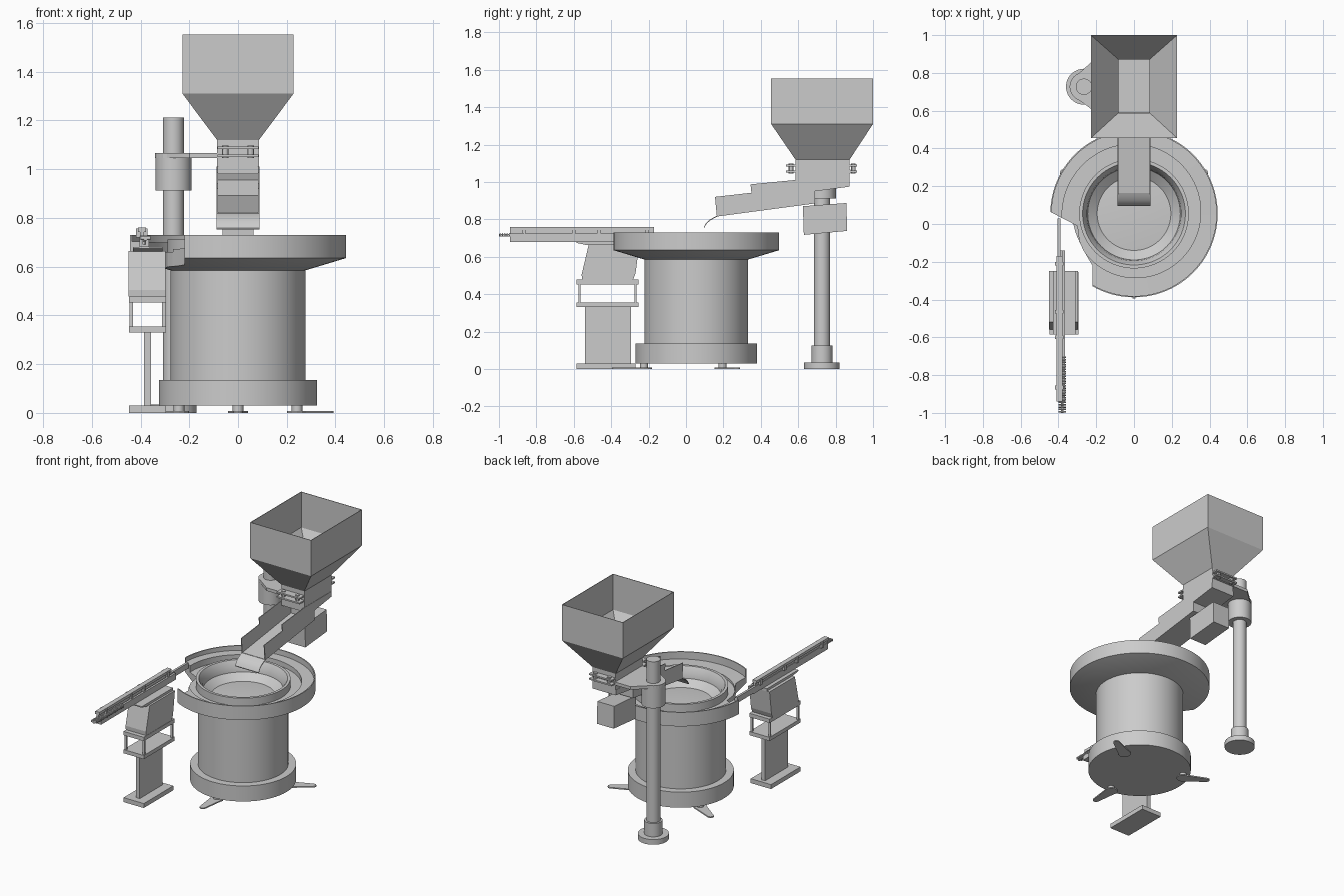
import bpy, bmesh, math
from mathutils import Matrix, Vector

if "Cube" in bpy.data.objects:
    bpy.data.objects.remove(bpy.data.objects["Cube"])

CX, CY = 0.0, 0.055      # bowl centre
PX, PY = -0.265, 0.727   # hopper post centre


def finish(name, bm, smooth=False):
    bmesh.ops.remove_doubles(bm, verts=bm.verts, dist=1e-5)
    bmesh.ops.recalc_face_normals(bm, faces=bm.faces)
    me = bpy.data.meshes.new(name)
    bm.to_mesh(me)
    bm.free()
    ob = bpy.data.objects.new(name, me)
    bpy.context.collection.objects.link(ob)
    if smooth:
        smooth_shade(ob)
    return ob


def smooth_shade(ob):
    bpy.ops.object.select_all(action='DESELECT')
    ob.select_set(True)
    bpy.context.view_layer.objects.active = ob
    bpy.ops.object.shade_smooth_by_angle(angle=math.radians(30))


def prism(name, pts, lo, hi, axis='z', smooth=False):
    """Extrude a polygon: (x, y) points along z, or (y, z) points along x."""
    bm = bmesh.new()
    place = (lambda a, b, c: (a, b, c)) if axis == 'z' else (lambda a, b, c: (c, a, b))
    bot = [bm.verts.new(place(a, b, lo)) for a, b in pts]
    top = [bm.verts.new(place(a, b, hi)) for a, b in pts]
    bm.faces.new(bot)
    bm.faces.new(top)
    n = len(pts)
    for i in range(n):
        j = (i + 1) % n
        bm.faces.new((bot[i], bot[j], top[j], top[i]))
    return finish(name, bm, smooth)


def box(name, x0, x1, y0, y1, z0, z1):
    return prism(name, [(x0, y0), (x1, y0), (x1, y1), (x0, y1)], z0, z1)


def lathe(name, profile, cx, cy, n=64, start=0.0):
    """Revolve profile(t), t running 0..1 round the turn, from axis to axis."""
    bm = bmesh.new()
    rings = []
    for i in range(n):
        a = start + 2 * math.pi * i / n
        rings.append([bm.verts.new((cx + r * math.cos(a), cy + r * math.sin(a), z))
                      for r, z in profile(i / (n - 1))])
    for i in range(n):
        p, q = rings[i], rings[(i + 1) % n]
        for k in range(len(p) - 1):
            bm.faces.new((p[k], q[k], q[k + 1], p[k + 1]))
    bmesh.ops.remove_doubles(bm, verts=bm.verts, dist=1e-5)
    bmesh.ops.dissolve_degenerate(bm, edges=bm.edges, dist=1e-6)
    return finish(name, bm, True)


def cyl(name, x, y, r, z0, z1, n=32):
    return lathe(name, lambda t: [(0, z0), (r, z0), (r, z1), (0, z1)], x, y, n)


# Drum with wide foot ring
lathe("drum", lambda t: [(0, .03), (.325, .03), (.325, .135), (.277, .135),
                         (.277, .585), (0, .585)], CX, CY)


# Bowl with rising spiral track, outer wall cut away at the exit
def bowl_profile(t):
    rt, zt = .33 + .055 * t, .672 + .033 * t
    return [(0, .58), (.277, .585), (.443, .635), (.443, .73), (.436, .73), (.436, zt),
            (rt, zt), (rt, .66), (.29, .66), (.29, .712), (.272, .712), (.25, .675),
            (.245, .64), (.195, .60), (0, .615)]


bowl = lathe("bowl", bowl_profile, CX, CY, 96, math.radians(210))
cutter = prism("exit_cutter", [(-.6, .14), (-.445, .065), (-.3, -.01), (-.29, -.09),
                               (-.27, -.135), (-.22, -.22), (-.22, -.6), (-.6, -.6)], .59, .8)
cutter.hide_render = True
mod = bowl.modifiers.new("exit", 'BOOLEAN')
mod.operation, mod.solver, mod.object = 'DIFFERENCE', 'EXACT', cutter
bpy.context.view_layer.objects.active = bowl
bpy.ops.object.modifier_apply(modifier=mod.name)
bpy.data.objects.remove(cutter)
smooth_shade(bowl)

# Three feet with tapered clamp paddles
for i, deg in enumerate((-90, 30, 150)):
    a = math.radians(deg)
    rot = Matrix.Rotation(a, 2)
    outline = [(.28 + .042 * math.cos(u), .042 * math.sin(u))
               for u in [math.radians(60 + 30 * k) for k in range(9)]]
    outline += [(.43 + .02 * math.cos(u), .02 * math.sin(u))
                for u in [math.radians(-90 + 30 * k) for k in range(7)]]
    pts = [rot @ Vector(p) + Vector((CX, CY)) for p in outline]
    prism(f"foot_paddle_{i}", pts, 0, .008)
    cyl(f"foot_stem_{i}", CX + .28 * math.cos(a), CY + .28 * math.sin(a), .022, .008, .035, 16)

# Hopper post, base and clamp collar
lathe("post", lambda t: [(0, 0), (.095, 0), (.095, .035), (.056, .035), (.056, .125),
                         (.043, .125), (.043, 1.212), (0, 1.212)], PX, PY, 48)
cyl("post_collar", PX, PY, .074, .912, 1.045, 48)

# Bracket plate from post to hopper
arc = [math.radians(110 + 14 * k) for k in range(11)]
prism("hopper_bracket", [(.085, .59), (.085, .88), (-.2, .88)] +
      [(PX + .076 * math.cos(u), PY + .076 * math.sin(u)) for u in arc] +
      [(-.2, .59)], 1.045, 1.066)

# Hopper: open shell, square loft
bm = bmesh.new()
loops = []
for x, y0, y1, z in ((.228, .455, 1.0, 1.552), (.228, .455, 1.0, 1.31),
                     (.086, .585, .875, 1.12), (.086, .585, .875, .98)):
    loops.append([bm.verts.new(p) for p in ((-x, y0, z), (x, y0, z), (x, y1, z), (-x, y1, z))])
for a, b in zip(loops, loops[1:]):
    for i in range(4):
        j = (i + 1) % 4
        bm.faces.new((b[i], b[j], a[j], a[i]))
hopper = finish("hopper", bm)
sol = hopper.modifiers.new("wall", 'SOLIDIFY')
sol.thickness, sol.offset = .005, -1

# Hopper flanges with bolts, front and back
for tag, y0, y1 in (("front", .535, .587), ("back", .873, .915)):
    for k, z in enumerate((1.05, 1.082)):
        box(f"flange_{tag}_{k}", -.085, .085, y0, y1, z, z + .01)
    for s in (-1, 1):
        cyl(f"flange_bolt_{tag}_{s}", s * .052, (y0 + y1) / 2, .013, 1.045, 1.098, 12)

# Feed chute: stepped side plates, floor, back and curved lip
side = [(.155, .92), (.35, .942), (.345, .987), (.58, 1.01), (.875, 1.01), (.875, .975),
        (.69, .95), (.69, .885), (.165, .815)]
for s, x0, x1 in (("left", -.088, -.083), ("right", .083, .088)):
    prism(f"chute_side_{s}", side, x0, x1, 'x')
prism("chute_floor", [(.875, .975), (.69, .95), (.69, .885), (.165, .815), (.165, .821),
                      (.684, .891), (.684, .956), (.875, .981)], -.086, .086, 'x')
lip = [(.17, .821), (.15, .812), (.125, .797), (.107, .78), (.095, .758)]
prism("chute_lip", lip + [(y + .002, z - .005) for y, z in lip[::-1]], -.088, .088, 'x', True)
prism("chute_vibrator", [(.625, .87), (.857, .887), (.862, .738), (.63, .717)], -.063, .063, 'x')

# Linear feeder stand
box("stand_base", -.447, -.295, -.585, -.27, 0, .03)
box("stand_column", -.385, -.357, -.54, -.295, .03, .33)
box("stand_lower_plate", -.447, -.295, -.585, -.255, .33, .355)
box("stand_upper_plate", -.447, -.295, -.585, -.255, .452, .478)
for i, x in enumerate((-.445, -.312)):
    for j, y in enumerate((-.575, -.275)):
        box(f"stand_post_{i}{j}", x, x + .015, y, y + .01, .355, .452)
prism("linear_drive", [(-.556, .478), (-.283, .478), (-.27, .51), (-.25, .665), (-.52, .665),
                       (-.558, .505)], -.45, -.297, 'x')
prism("drive_top_plate", [(-.585, .681), (-.25, .681), (-.25, .662), (-.53, .662),
                          (-.585, .674)], -.43, -.31, 'x')

# Linear track: two rails, hold-down bar and clips
box("rail_left", -.405, -.39, -.94, .03, .685, .724)
box("rail_right", -.38, -.366, -.94, -.14, .685, .724)
box("rail_bed", -.405, -.366, -.94, -.14, .68, .69)
box("hold_down_bar", -.402, -.386, -.94, -.17, .724, .745)
box("hold_down_cap", -.41, -.378, -.94, -.17, .742, .76)
for i, y in enumerate((-.21, -.465, -.6, -.865)):
    box(f"rail_clip_{i}", -.418, -.372, y - .01, y + .01, .72, .756)

# Row of small parts in the track
box("parts_strip", -.386, -.374, -1.0, -.7, .708, .722)
for i in range(24):
    y = -.994 + i * .0125
    ring = [(y + .004 * math.cos(math.pi * k / 4), .718 + .009 * math.sin(math.pi * k / 4))
            for k in range(8)]
    prism(f"small_part_{i}", ring, -.4, -.36, 'x')
